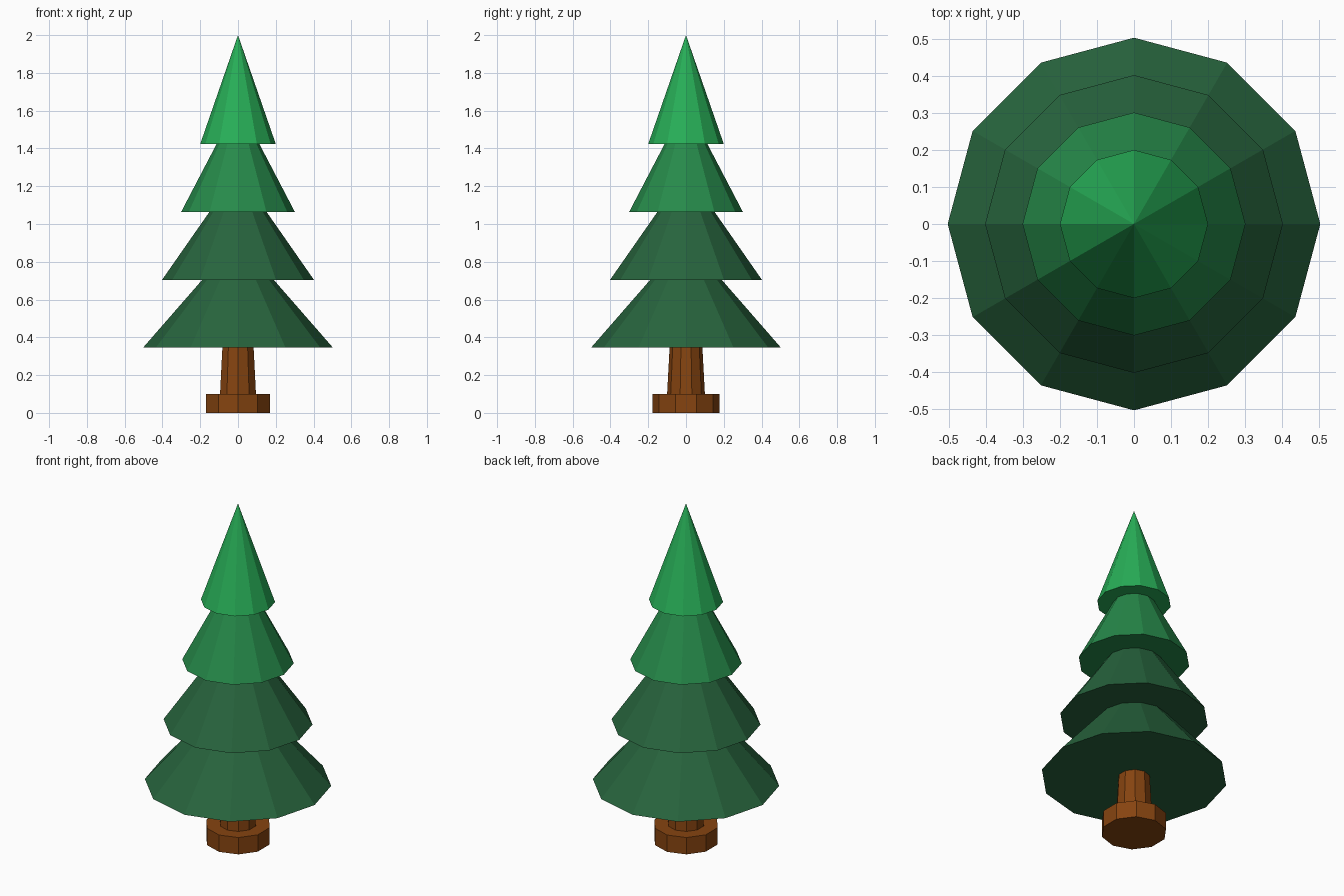
import bpy
from math import pi

cube = bpy.data.objects.get("Cube")
if cube:
    bpy.data.objects.remove(cube, do_unlink=True)


def material(name, rgb):
    """Flat material from 0-255 display colour, converted to linear."""
    linear = [((c / 255 + 0.055) / 1.055) ** 2.4 for c in rgb]
    mat = bpy.data.materials.new(name)
    mat.use_nodes = True
    mat.diffuse_color = (*linear, 1)
    bsdf = mat.node_tree.nodes["Principled BSDF"]
    bsdf.inputs["Base Color"].default_value = (*linear, 1)
    bsdf.inputs["Roughness"].default_value = 0.9
    return mat


def tapered(name, sides, r_bottom, r_top, z, height, mat):
    """Flat-shaded frustum (or cone) standing at z, with a corner on the y axis."""
    bpy.ops.mesh.primitive_cone_add(
        vertices=sides, radius1=r_bottom, radius2=r_top, depth=height,
        location=(0, 0, z + height / 2))
    obj = bpy.context.object
    obj.name = name
    obj.data.materials.append(mat)
    return obj


bark = material("bark brown", (134, 68, 16))
dark = material("dark green", (39, 100, 61))
mid = material("mid green", (38, 138, 74))
bright = material("bright green", (39, 174, 87))

# Trunk and its foot
tapered("trunk_foot", 10, 0.177, 0.177, 0, 0.1, bark)
tapered("trunk", 10, 0.1, 0.084, 0.1, 0.3, bark)

# Four foliage tiers, shrinking upwards
tiers = [("lowest", dark), ("lower", dark), ("upper", mid), ("top", bright)]
for i, (label, mat) in enumerate(tiers):
    tapered(label + "_foliage", 12, 0.503 - 0.101 * i, 0,
            0.345 + 0.3595 * i, 0.5765, mat)
